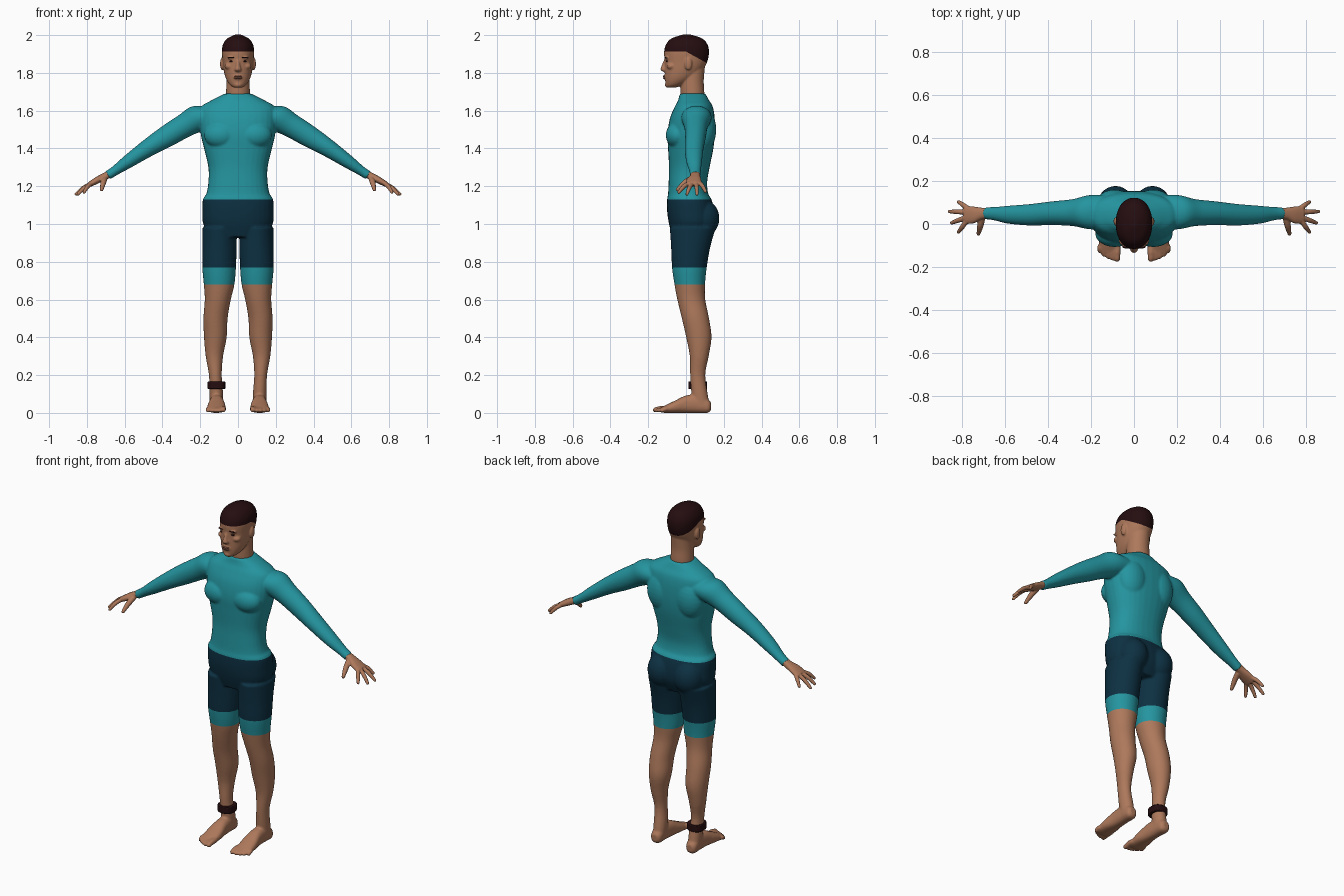
import bpy, bmesh, math
from mathutils import Vector, Matrix

default = bpy.data.objects.get("Cube")
if default:
    bpy.data.objects.remove(default, do_unlink=True)

X, Y, Z = Vector((1, 0, 0)), Vector((0, 1, 0)), Vector((0, 0, 1))
SIDES = (1, -1)


def material(name, rgb):
    m = bpy.data.materials.new(name)
    m.use_nodes = True
    m.diffuse_color = (*rgb, 1)
    m.node_tree.nodes["Principled BSDF"].inputs["Base Color"].default_value = (*rgb, 1)
    return m


skin = material("skin", (0.42, 0.19, 0.105))
teal = material("teal fabric", (0.018, 0.30, 0.35))
navy = material("navy fabric", (0.004, 0.03, 0.055))
dark = material("dark brown", (0.018, 0.004, 0.005))
lip_tone = material("lip tone", (0.26, 0.10, 0.065))


def spline(rows, steps=5):
    """Catmull-Rom interpolation through rows of numbers."""
    rows = [rows[0]] + list(rows) + [rows[-1]]
    out = []
    for p0, p1, p2, p3 in zip(rows, rows[1:], rows[2:], rows[3:]):
        for i in range(steps):
            t = i / steps
            out.append([b + t / 2 * (c - a + t * (2 * a - 5 * b + 4 * c - d + t * (3 * (b - c) + d - a)))
                        for a, b, c, d in zip(p0, p1, p2, p3)])
    return out + [rows[-1]]


def loft(bm, rows, u=X, v=Y, power=2.0, n=32):
    """Skin of rounded rings; each row is centre x, y, z and two radii."""
    rings = []
    for x, y, z, a, b in spline(rows):
        ring = []
        for i in range(n):
            ang = math.tau * i / n
            c, s = math.cos(ang), math.sin(ang)
            cu = math.copysign(abs(c) ** (2 / power), c)
            sv = math.copysign(abs(s) ** (2 / power), s)
            ring.append(bm.verts.new(Vector((x, y, z)) + u * (a * cu) + v * (b * sv)))
        rings.append(ring)
    faces = [bm.faces.new(rings[0]), bm.faces.new(rings[-1])]
    for r, q in zip(rings, rings[1:]):
        for i in range(n):
            j = (i + 1) % n
            faces.append(bm.faces.new((r[i], r[j], q[j], q[i])))
    bmesh.ops.recalc_face_normals(bm, faces=faces)


def ball(bm, centre, radii):
    bmesh.ops.create_uvsphere(bm, u_segments=24, v_segments=14, radius=1,
                              matrix=Matrix.Translation(centre) @ Matrix.Diagonal((*radii, 1)))


def digit(bm, base, tip, r0, r1, bend=0.0):
    """Finger or toe: a tapered limb with rounded ends."""
    base, tip = Vector(base), Vector(tip)
    d = (tip - base).normalized()
    u = d.cross(Z).normalized()
    mid = (base + tip) / 2 + Z * bend
    loft(bm, [(*base, r0, r0), (*mid, r0, r0), (*tip, r1, r1)], u, u.cross(d), n=14)
    ball(bm, tip, (r1, r1, r1))


def finish(name, bm, mats, voxel=0, smooth=4):
    me = bpy.data.meshes.new(name)
    bm.to_mesh(me)
    bm.free()
    ob = bpy.data.objects.new(name, me)
    bpy.context.collection.objects.link(ob)
    if voxel:
        # fuse the overlapping shells into one soft skin
        rm = ob.modifiers.new("fuse", 'REMESH')
        rm.mode, rm.voxel_size = 'VOXEL', voxel
        sm = ob.modifiers.new("soften", 'SMOOTH')
        sm.factor, sm.iterations = 0.5, smooth
        bpy.context.view_layer.update()
        ev = ob.evaluated_get(bpy.context.evaluated_depsgraph_get())
        ob.data = bpy.data.meshes.new_from_object(ev)
        ob.modifiers.clear()
        bpy.data.meshes.remove(me)
        ob.data.name = name
    ob.data.materials.clear()
    for m in mats:
        ob.data.materials.append(m)
    ob.data.polygons.foreach_set("use_smooth", [True] * len(ob.data.polygons))
    return ob


def paint(ob, planes, rule):
    """Cut clean colour borders, then choose a material for each face."""
    bm = bmesh.new()
    bm.from_mesh(ob.data)
    for co, no in planes:
        bmesh.ops.bisect_plane(bm, geom=bm.verts[:] + bm.edges[:] + bm.faces[:],
                               dist=1e-5, plane_co=co, plane_no=no)
    for f in bm.faces:
        f.material_index = rule(f.calc_center_median())
        f.smooth = True
    bm.to_mesh(ob.data)
    bm.free()


# Body: torso, arms, legs and feet
bm = bmesh.new()
torso = [(0.93, .14, -.07, .12), (1.0, .184, -.09, .15), (1.07, .189, -.1, .15),
         (1.13, .186, -.1, .135), (1.16, .168, -.095, .118), (1.22, .157, -.092, .112),
         (1.3, .157, -.09, .125), (1.4, .18, -.095, .145), (1.48, .198, -.098, .153),
         (1.56, .205, -.085, .152), (1.62, .195, -.06, .142), (1.655, .14, -.042, .122),
         (1.69, .07, -.033, .103)]
loft(bm, [(0, (f + b) / 2, z, rx, (b - f) / 2) for z, rx, f, b in torso], power=2.3)
leg = [(.115, .085, .03, .034, .042), (.115, .072, .1, .036, .043), (.12, .062, .2, .034, .04),
       (.125, .07, .3, .046, .05), (.12, .068, .4, .06, .067), (.119, .05, .5, .064, .072),
       (.107, .028, .6, .069, .074), (.1, .02, .68, .081, .081), (.1, .018, .77, .089, .092),
       (.098, .025, .88, .091, .104), (.098, .036, .98, .09, .122)]
foot = [(.115, .132, .035, .018, .02), (.115, .115, .036, .032, .036), (.114, .06, .048, .035, .048),
        (.113, 0, .046, .039, .046), (.114, -.06, .032, .048, .032), (.115, -.11, .02, .047, .02),
        (.115, -.13, .016, .04, .014)]
arm = [(.1, .055, 1.57, .075, .06), (.2, .055, 1.562, .08, .074), (.28, .053, 1.522, .063, .064),
       (.38, .05, 1.462, .055, .058), (.48, .043, 1.4, .05, .047), (.58, .043, 1.332, .042, .036),
       (.65, .048, 1.283, .031, .026), (.69, .05, 1.257, .028, .025)]


def flip(rows, s):
    return [(s * r[0], *r[1:]) for r in rows]


for s in SIDES:
    loft(bm, flip(leg, s))
    loft(bm, flip(foot, s), X, Z, 2.4)
    loft(bm, flip(arm, s), Y, Vector((s * .55, 0, .83)))
    ball(bm, (s * .086, .088, 1.03), (.085, .089, .1))     # buttock
    ball(bm, (s * .09, -.045, 1.47), (.09, .062, .07))     # chest
    ball(bm, (s * .09, .09, 1.5), (.09, .07, .12))         # shoulder blade
    for i in range(5):                                     # toes
        r = .016 if i == 0 else .012
        x = .078 + .0195 * i + (.003 if i else 0)
        tip = -.162 + .003 * i * i * .75
        digit(bm, (s * x, -.10, .022), (s * x, tip, r), r, r * .9, .003)
body = finish("body", bm, [skin, teal, navy], .006, 5)


def body_colour(p):
    if p.z > 1.13 or .68 < p.z < .77:
        return 1
    return 2 if p.z > .77 else 0


paint(body, [((0, 0, z), Z) for z in (.68, .77, 1.13)], body_colour)

# Hands: palm, four fingers and thumb
bm = bmesh.new()
for s in SIDES:
    palm = [(.675, .05, 1.267, .024, .02), (.71, .048, 1.25, .028, .019),
            (.745, .042, 1.232, .039, .018), (.785, .042, 1.21, .042, .014)]
    loft(bm, flip(palm, s), Y, Vector((s * .45, 0, .89)), 2.3)
    fingers = [((.78, .01, 1.213), (.815, -.038, 1.168)), ((.782, .03, 1.212), (.847, .005, 1.158)),
               ((.78, .055, 1.212), (.857, .058, 1.158)), ((.77, .072, 1.217), (.815, .103, 1.172))]
    for (bx, by, bz), (tx, ty, tz) in fingers:
        digit(bm, (s * bx, by, bz), (s * tx, ty, tz), .0115, .0085, .006)
    digit(bm, (s * .705, .03, 1.242), (s * .722, -.045, 1.182), .015, .0095, .006)
finish("hands", bm, [skin], .004, 3)

# Head: neck, skull, jaw, nose, brow, lips and ears
bm = bmesh.new()
loft(bm, [(0, .036, 1.64, .064, .06), (0, .034, 1.7, .063, .063), (0, .032, 1.76, .061, .062),
          (0, .035, 1.83, .06, .065)])
skull = [(1.722, .022, -.078, .024), (1.738, .045, -.06, .047), (1.77, .064, -.035, .076),
         (1.81, .075, -.014, .098), (1.86, .081, 0, .113), (1.91, .085, .003, .119),
         (1.95, .08, .004, .11), (1.982, .057, .004, .082), (2.003, .014, .004, .02)]
loft(bm, [(0, cy, z, rx, ry) for z, rx, cy, ry in skull], power=2.15)
loft(bm, [(0, -.108, 1.868, .009, .009), (0, -.115, 1.84, .011, .014),
          (0, -.116, 1.817, .018, .019), (0, -.11, 1.806, .012, .01)])
ball(bm, (0, -.098, 1.737), (.022, .014, .014))
ball(bm, (0, -.104, 1.777), (.026, .016, .015))
for s in SIDES:
    ball(bm, (s * .032, -.101, 1.88), (.026, .011, .008))
    ball(bm, (s * .045, -.078, 1.835), (.026, .024, .018))
    ball(bm, (s * .084, .012, 1.848), (.011, .02, .034))
head = finish("head", bm, [skin, dark], .005, 3)
# Hairline: level at the front, sloping down behind the ears
paint(head, [((0, 0, 1.913), Z), ((0, 0, 1.913), (0, .55, 1))],
      lambda p: int(p.z > 1.913 - max(0, .55 * p.y)))

# Eyes, eyebrows and lips
for name, mat, z, y, radii in (("eyes", dark, 1.861, -.1, (.013, .007, .005)),
                               ("eyebrows", dark, 1.882, -.106, (.021, .008, .0035))):
    bm = bmesh.new()
    for s in SIDES:
        ball(bm, (s * .033, y, z), radii)
    finish(name, bm, [mat])
bm = bmesh.new()
for z in (1.782, 1.773):
    ball(bm, (0, -.114, z), (.021, .008, .005))
finish("lips", bm, [lip_tone])

# Ankle band on the right leg
bm = bmesh.new()
loft(bm, [(-.114, .062, z, .047, .05) for z in (.126, .166)], power=2.6)
band = finish("ankle_band", bm, [dark])
bevel = band.modifiers.new("soft_edge", 'BEVEL')
bevel.width, bevel.segments, bevel.limit_method = .004, 2, 'ANGLE'
bpy.context.view_layer.objects.active = band
bpy.ops.object.select_all(action='DESELECT')
band.select_set(True)
bpy.ops.object.shade_smooth_by_angle()
